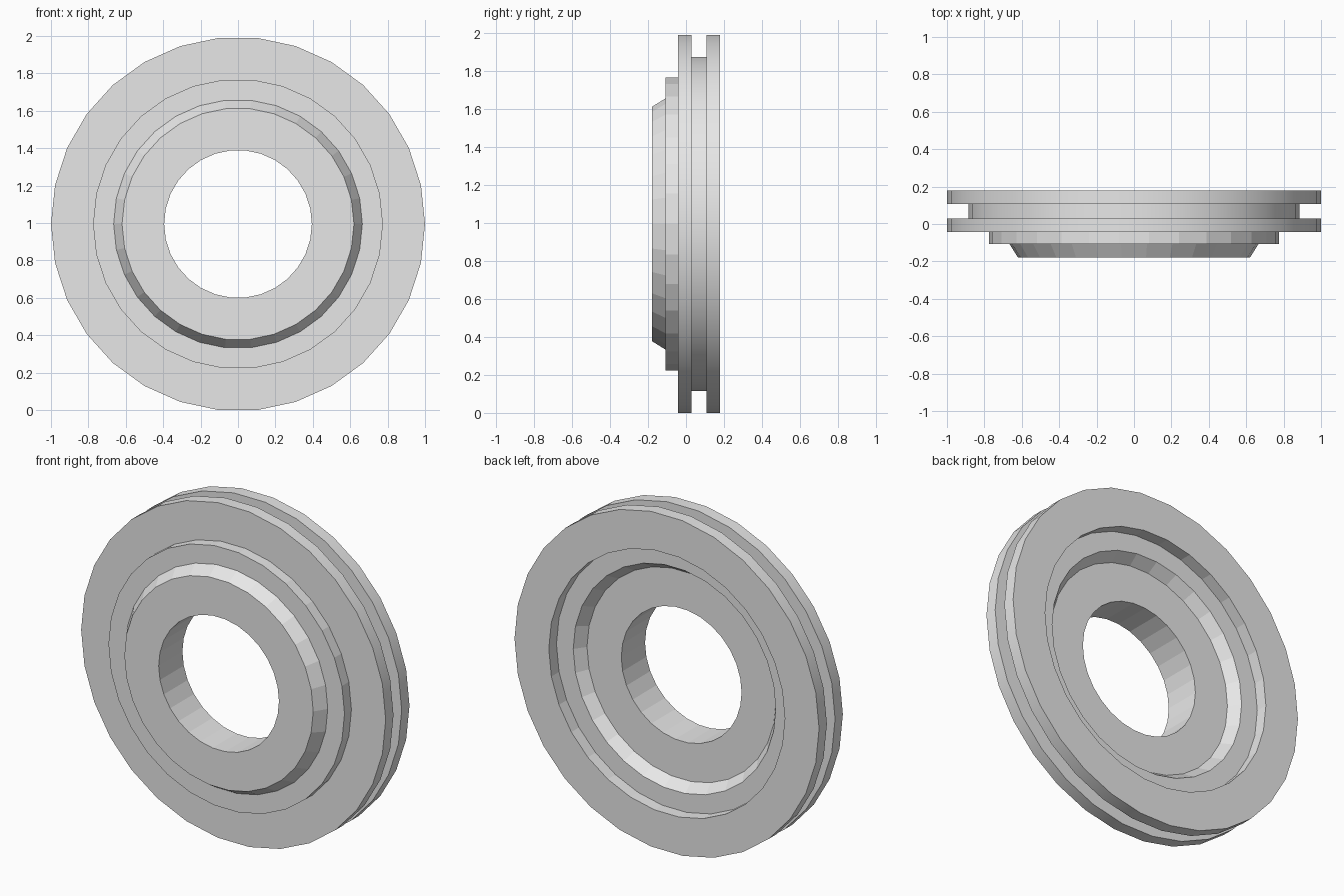
import bpy
import bmesh
from math import cos, sin, tau

cube = bpy.data.objects.get("Cube")
if cube:
    bpy.data.objects.remove(cube, do_unlink=True)

SIDES = 30
CENTRE_Z = cos(tau / SIDES / 2)  # lowest flat of the rim rests on the ground

grey = bpy.data.materials.new("plain grey")
grey.use_nodes = True
colour = (0.8, 0.8, 0.8, 1)
grey.diffuse_color = colour
grey.node_tree.nodes["Principled BSDF"].inputs["Base Color"].default_value = colour

# Closed cross-section as (radius, y)
HOLE, CONE_TIP, CONE_BASE, STEP, GROOVE, RIM = 0.395, 0.62, 0.665, 0.775, 0.885, 1.0
profile = [
    (HOLE, -0.18), (CONE_TIP, -0.18), (CONE_BASE, -0.108),   # raised hub
    (STEP, -0.108), (STEP, -0.043),                          # step ring
    (RIM, -0.043), (RIM, 0.03),                              # front flange
    (GROOVE, 0.03), (GROOVE, 0.107),                         # groove
    (RIM, 0.107), (RIM, 0.18),                               # back flange
    (STEP, 0.18), (STEP, 0.108),                             # back recess
    (CONE_BASE, 0.108), (CONE_TIP, 0.043), (HOLE, 0.043),    # dished hub back
]


def lathe(name, section, sides):
    """Revolve a closed section about the y axis."""
    bm = bmesh.new()
    rings = []
    for i in range(sides):
        a = tau * i / sides
        rings.append([bm.verts.new((r * cos(a), y, CENTRE_Z + r * sin(a)))
                      for r, y in section])
    count = len(section)
    for i in range(sides):
        here, there = rings[i], rings[(i + 1) % sides]
        for j in range(count):
            k = (j + 1) % count
            face = bm.faces.new((here[j], here[k], there[k], there[j]))
            # outer rim and groove walls are smooth, the rest is faceted
            face.smooth = section[j][0] == section[k][0] >= GROOVE
    bmesh.ops.recalc_face_normals(bm, faces=bm.faces)
    mesh = bpy.data.meshes.new(name)
    bm.to_mesh(mesh)
    bm.free()
    obj = bpy.data.objects.new(name, mesh)
    bpy.context.collection.objects.link(obj)
    mesh.materials.append(grey)
    return obj


lathe("grooved_flange_ring", profile, SIDES)
